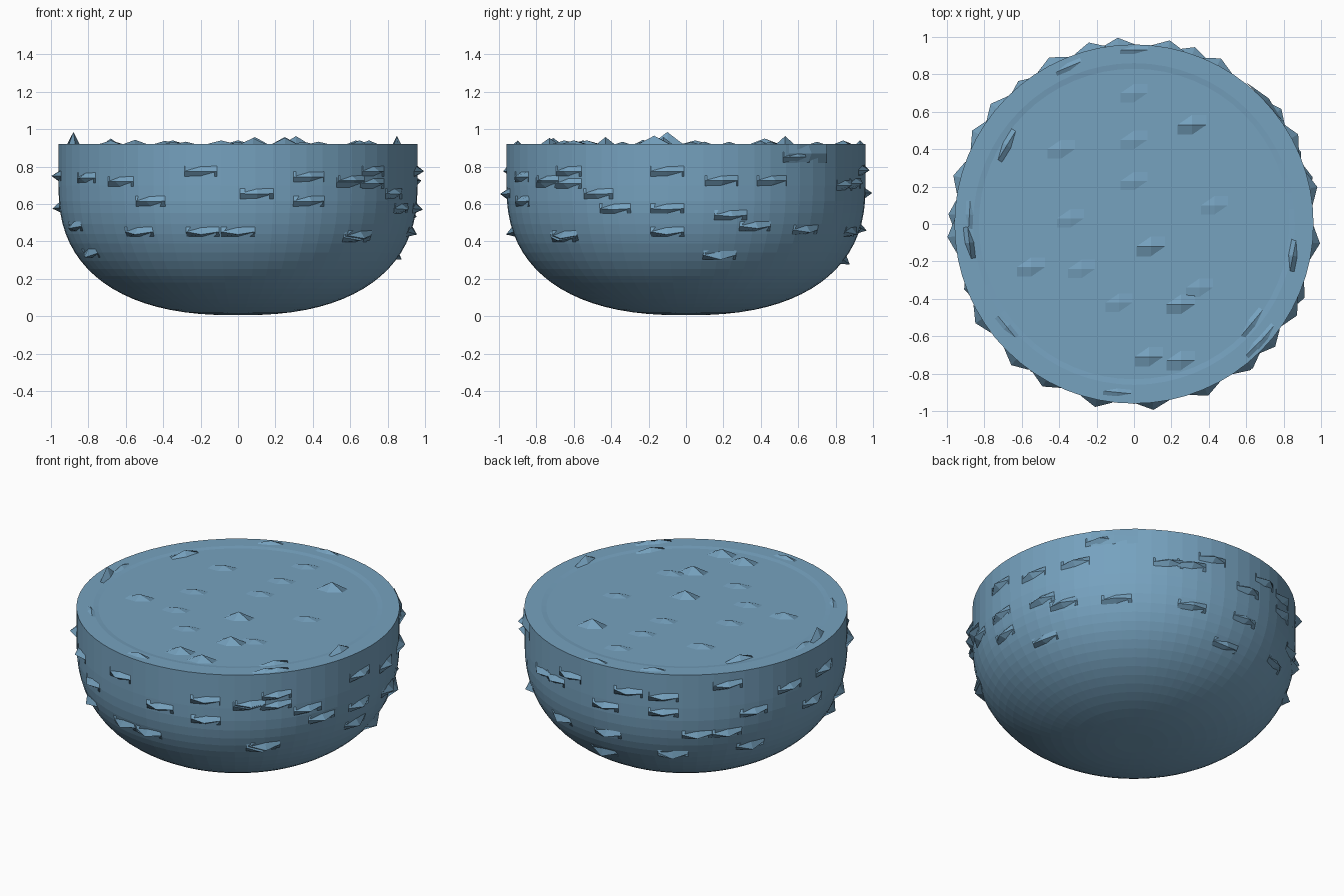
import bpy, bmesh
from math import sin, cos, radians, pi, asin, atan2
from mathutils import Vector

if "Cube" in bpy.data.objects:
    bpy.data.objects.remove(bpy.data.objects["Cube"])

R, TOP, MID, POW = 0.96, 0.92, 0.70, 2.4

glaze = bpy.data.materials.new("blue_glaze")
glaze.diffuse_color = (0.18, 0.36, 0.52, 1)
glaze.use_nodes = True
glaze.node_tree.nodes["Principled BSDF"].inputs["Base Color"].default_value = glaze.diffuse_color


def radius(z):
    # straight wall above MID, full superelliptical belly below
    return R if z >= MID else R * max(0, 1 - ((MID - z) / (MID - 0.005)) ** POW) ** (1 / POW)


def make(name, bm):
    bmesh.ops.recalc_face_normals(bm, faces=bm.faces)
    me = bpy.data.meshes.new(name)
    bm.to_mesh(me)
    bm.free()
    me.materials.append(glaze)
    ob = bpy.data.objects.new(name, me)
    bpy.context.collection.objects.link(ob)
    return ob


def flake(bm, centre, u, v, n, w, h, tall):
    # 2 x 2 patch of quads with its middle vertex pulled out
    g = [[bm.verts.new(centre + u * a * w / 2 + v * b * h / 2
                       + n * (tall if a == b == 0 else -0.004))
          for a in (-1, 0, 1)] for b in (-1, 0, 1)]
    for i in (0, 1):
        for j in (0, 1):
            bm.faces.new((g[i][j], g[i][j + 1], g[i + 1][j + 1], g[i + 1][j]))


# Bowl body: lathe of belly, wall and flat top
N = 64
prof = []
for t in range(1, 21):
    a = t * pi / 40
    prof.append((R * sin(a) ** (2 / POW), MID - (MID - 0.005) * abs(cos(a)) ** (2 / POW)))
prof += [(R, 0.78), (R, 0.85), (R, TOP), (0.86, TOP), (0.83, TOP - 0.004)]
bm = bmesh.new()
rings = [[bm.verts.new((r * cos(2 * pi * i / N), r * sin(2 * pi * i / N), z)) for i in range(N)]
         for r, z in prof]
for a, b in zip(rings, rings[1:]):
    for i in range(N):
        j = (i + 1) % N
        bm.faces.new((a[i], a[j], b[j], b[i]))
bm.faces.new(rings[-1])
bm.faces.new(rings[0][::-1])
make("bowl_body", bm)

# Flakes on the outer wall: (position across the view, height) per side
front = [(-.2, .775), (.38, .745), (-.63, .72), (.1, .655), (-.47, .615), (.38, .615),
         (-.53, .45), (-.19, .45), (0, .45), (.65, .43), (-.79, .335), (.61, .725)]
right = [(-.1, .775), (-.63, .775), (-.63, .71), (-.75, .715), (-.47, .655), (-.38, .575),
         (-.1, .575), (.19, .725), (.46, .725), (.24, .54), (.37, .48), (-.1, .45),
         (-.66, .42), (.18, .325), (.64, .46), (.85, .7)]
# (angle in degrees, height) for the sides seen only at a slant
rear = [(71, .71), (95, .66), (117, .77), (117, .67), (140, .84), (150, .64), (177, .58),
        (184, .75), (201, .48), (129, .52), (140, .52), (150, .4), (120, .37), (95, .47),
        (165, .74), (212, .74), (38, .85), (72, .45), (79, .78), (90, .3), (104, .78)]
spots = [(asin(x / radius(z)) - pi / 2, z) for x, z in front]
spots += [(asin(y / radius(z)), z) for y, z in right]
spots += [(radians(a), z) for a, z in rear]
bm = bmesh.new()


def wall_flake(a, z, w, h, tall):
    r = radius(z)
    out = Vector((cos(a), sin(a), 0))
    slope = (radius(z + 0.02) - radius(z - 0.02)) / 0.04
    v = (out * slope + Vector((0, 0, 1))).normalized()
    u = Vector((-sin(a), cos(a), 0))
    flake(bm, out * r + Vector((0, 0, z)), u, v, u.cross(v), w, h, tall)


for a, z in spots:
    wall_flake(a, z, 0.18, 0.055, 0.04)
# Wide chip at the rear right of the rim
wall_flake(radians(43), 0.87, 0.28, 0.1, 0.025)
make("wall_flakes", bm)

# Flakes on the flat top: (x, y, height)
flat = [(0, .7, .015), (0, .45, .015), (0, .23, .015), (-.39, .4, .02), (.43, .1, .015),
        (-.34, .03, .015), (-.55, -.23, .025), (-.28, -.24, .015), (-.08, -.42, .015),
        (.35, -.34, .015), (.31, .53, .045), (.09, -.12, .04), (.25, -.43, .04),
        (.08, -.71, .035), (.25, -.73, .035)]
X, Y, Z = Vector((1, 0, 0)), Vector((0, 1, 0)), Vector((0, 0, 1))
bm = bmesh.new()
for x, y, t in flat:
    flake(bm, Vector((x, y, TOP - .002)), X, Y, Z, 0.16, 0.11, t)
make("top_flakes", bm)

# Narrow flakes following the rim
rim = [(-.35, .84, .02), (0, .93, .02), (-.68, .42, .03), (-.88, .05, .02), (-.88, -.1, .065),
       (-.68, -.55, .02), (-.09, -.9, .02), (.85, -.17, .045), (.63, -.53, .02), (.7, -.6, .02),
       (.65, -.65, .02)]
bm = bmesh.new()
for x, y, t in rim:
    a = atan2(y, x)
    flake(bm, Vector((x, y, TOP)), Vector((sin(a), -cos(a), 0)),
          Vector((cos(a), sin(a), 0)), Z, 0.18, 0.05, t)
make("rim_flakes", bm)
